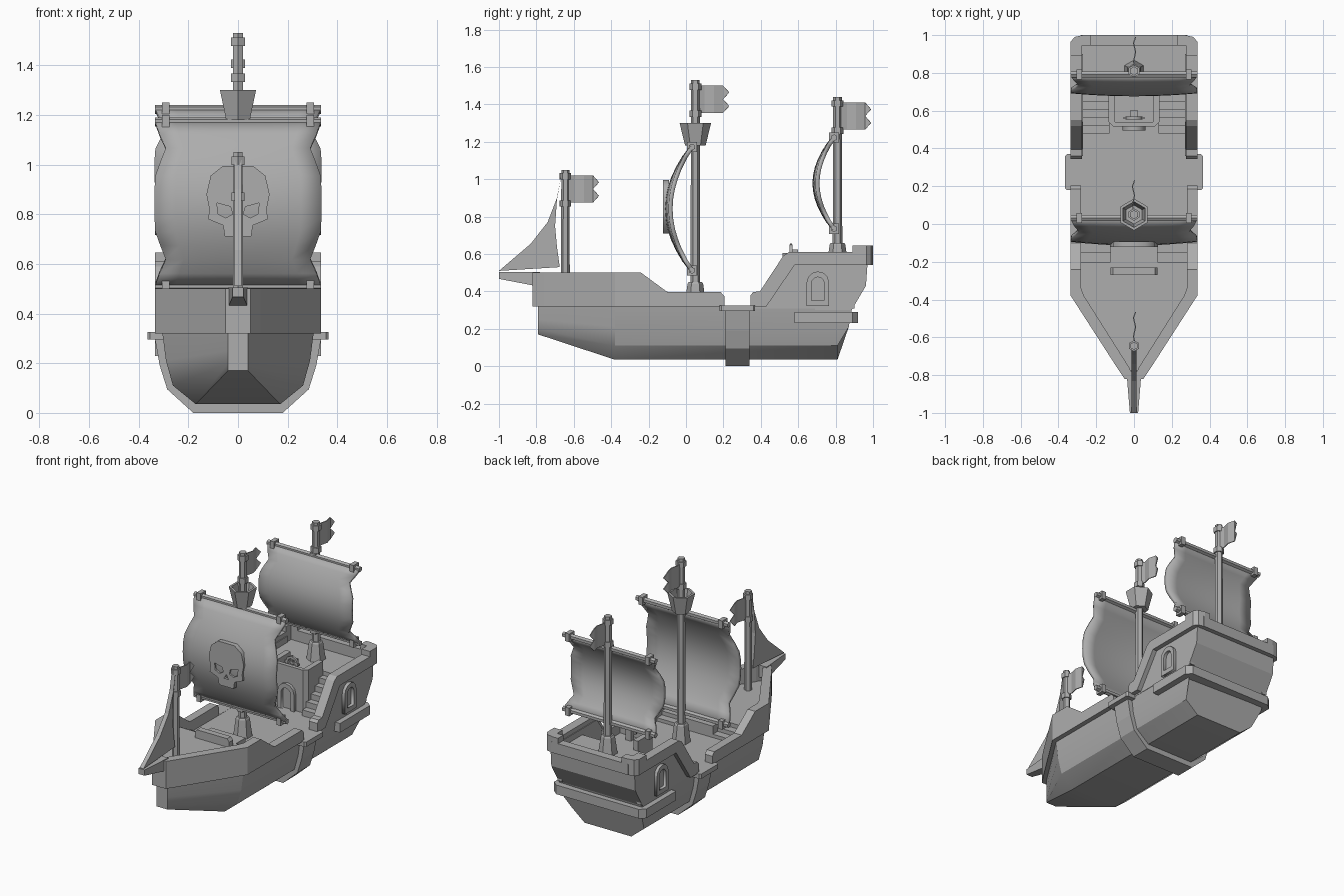
import bpy, bmesh, math
from mathutils import Vector

if "Cube" in bpy.data.objects:
    bpy.data.objects.remove(bpy.data.objects["Cube"])

grey = bpy.data.materials.new("plain_grey")
grey.diffuse_color = (0.42, 0.42, 0.42, 1)
grey.use_nodes = True
grey.node_tree.nodes["Principled BSDF"].inputs["Base Color"].default_value = grey.diffuse_color


def finish(name, bm, mirror=False, smooth=None):
    """Turn a bmesh into an object, optionally mirrored over x = 0."""
    bmesh.ops.recalc_face_normals(bm, faces=bm.faces[:])
    me = bpy.data.meshes.new(name)
    bm.to_mesh(me)
    bm.free()
    me.materials.append(grey)
    ob = bpy.data.objects.new(name, me)
    bpy.context.collection.objects.link(ob)
    if mirror:
        ob.modifiers.new("mirror", 'MIRROR').use_mirror_merge = False
    if smooth:
        bpy.ops.object.select_all(action='DESELECT')
        bpy.context.view_layer.objects.active = ob
        ob.select_set(True)
        bpy.ops.object.shade_smooth_by_angle(angle=math.radians(smooth))
    return ob


def loft(name, rings, **kw):
    """Closed rings of equal length joined into a capped solid."""
    bm = bmesh.new()
    vs = [[bm.verts.new(p) for p in r] for r in rings]
    n = len(rings[0])
    for a, b in zip(vs, vs[1:]):
        for i in range(n):
            j = (i + 1) % n
            bm.faces.new((a[i], a[j], b[j], b[i]))
    bm.faces.new(vs[0])
    bm.faces.new(vs[-1])
    return finish(name, bm, **kw)


def prism(name, pts, axis, lo, hi, **kw):
    """Extrude a 2D outline along an axis: x uses (y,z), y uses (x,z), z uses (x,y)."""
    put = {'x': lambda a, b, t: (t, a, b), 'y': lambda a, b, t: (a, t, b),
           'z': lambda a, b, t: (a, b, t)}[axis]
    return loft(name, [[put(a, b, t) for a, b in pts] for t in (lo, hi)], **kw)


def box(name, x, y, z, **kw):
    return prism(name, [(x[0], y[0]), (x[1], y[0]), (x[1], y[1]), (x[0], y[1])], 'z', *z, **kw)


def turned(name, x, y, profile, sides=6, axis='z', turn=math.pi / 2, **kw):
    """Stack of polygon rings from (radius, position) pairs."""
    rings = []
    for r, t in profile:
        ring = []
        for i in range(sides):
            a = turn + math.tau * i / sides
            c, s = r * math.cos(a), r * math.sin(a)
            ring.append((x + c, y + s, t) if axis == 'z' else (t, x + c, y + s))
        rings.append(ring)
    return loft(name, rings, **kw)


def plate(name, loops, thick, loc, rot):
    """Flat outline with holes, given thickness."""
    cu = bpy.data.curves.new(name, 'CURVE')
    cu.dimensions, cu.fill_mode, cu.extrude = '2D', 'BOTH', thick / 2
    for pts in loops:
        sp = cu.splines.new('POLY')
        sp.points.add(len(pts) - 1)
        sp.use_cyclic_u = True
        for p, q in zip(sp.points, pts):
            p.co = (q[0], q[1], 0, 1)
    cu.materials.append(grey)
    ob = bpy.data.objects.new(name, cu)
    bpy.context.collection.objects.link(ob)
    ob.location = loc
    ob.rotation_euler = [math.radians(a) for a in rot]
    bpy.ops.object.select_all(action='DESELECT')
    bpy.context.view_layer.objects.active = ob
    ob.select_set(True)
    bpy.ops.object.convert(target='MESH')


def arch(w, h):
    """Arched outline standing on zero, half width w, height h."""
    return [(w, 0)] + [(w * math.cos(a), h - w + w * math.sin(a))
                       for a in (math.pi * i / 6 for i in range(7))] + [(-w, 0)]


# lower hull: bow, shoulder and raked stern sections
def section(half):
    return half + [(-x, y, z) for x, y, z in reversed(half)]


belly = [(0.17, 0.035), (0.262, 0.11), (0.29, 0.21), (0.305, 0.325)]
bow = [(0.04, -0.79, z) for z in (0.17, 0.20, 0.25, 0.325)]
shoulder = [(x, -0.38, z) for x, z in belly]
stern = [(x, y, z) for (x, z), y in zip(belly, (0.81, 0.81, 0.87, 0.89))]
loft("lower_hull", [section(h) for h in (bow, shoulder, stern)], smooth=30)

# raised front walls: y, outer x, inner x, top z
front = [(-0.82, 0.05, 0.0, 0.5), (-0.76, 0.09, 0.025, 0.5), (-0.38, 0.335, 0.265, 0.5),
         (-0.34, 0.335, 0.28, 0.5), (-0.24, 0.335, 0.28, 0.5), (-0.10, 0.335, 0.28, 0.397),
         (0.185, 0.335, 0.28, 0.397), (0.205, 0.335, 0.28, 0.375), (0.205, 0.335, 0.28, 0.32)]
loft("front_wall", [[(o, y, 0.32), (o, y, t), (i, y, t), (i, y, 0.319)] for y, o, i, t in front],
     mirror=True)

# foredeck, its rail block and steps
prism("foredeck", [(0, -0.79), (0.04, -0.76), (0.28, -0.37), (0.28, -0.20), (-0.28, -0.20),
                   (-0.28, -0.37), (-0.04, -0.76)], 'z', 0.3, 0.40)
box("foredeck_landing", (-0.125, 0.125), (-0.21, -0.10), (0.32, 0.40))
box("foredeck_step", (0.125, 0.28), (-0.21, -0.15), (0.32, 0.373), mirror=True)
box("foredeck_low_step", (0.125, 0.28), (-0.16, -0.10), (0.32, 0.347), mirror=True)
prism("foredeck_bench", [(-0.125, 0.39), (0.125, 0.39), (0.125, 0.435), (0.11, 0.455),
                         (-0.11, 0.455), (-0.125, 0.435)], 'y', -0.27, -0.23)

# bowsprit
loft("bowsprit", [[(w, y, t), (-w, y, t), (-w, y, b), (w, y, b)] for y, w, t, b in
                  ((-1.0, 0.022, 0.505, 0.467), (-0.78, 0.04, 0.505, 0.425))])

# midship frame and gangway ledges
rib = [(0.18, 0), (0.285, 0.095), (0.315, 0.19), (0.335, 0.30)]
prism("midship_frame", rib + [(-x, z) for x, z in reversed(rib)], 'y', 0.21, 0.34)
prism("gangway_ledge", [(0.28, 0.18), (0.355, 0.18), (0.365, 0.19), (0.365, 0.36), (0.355, 0.37),
                        (0.28, 0.37)], 'z', 0.295, 0.326, mirror=True)

# aft cabin, side walls and rails
prism("cabin", [(0.69, 0.30), (0.69, 0.54), (0.97, 0.54), (0.962, 0.43), (0.885, 0.30)],
      'x', -0.305, 0.305)
prism("aft_wall", [(0.36, 0.31), (0.36, 0.38), (0.40, 0.39), (0.54, 0.58), (0.90, 0.58),
                   (0.90, 0.31)], 'x', 0.27, 0.305, mirror=True)
prism("aft_rail", [(0.345, 0.32), (0.345, 0.38), (0.36, 0.397), (0.395, 0.40), (0.52, 0.59),
                   (0.55, 0.61), (0.95, 0.61), (0.95, 0.54), (0.58, 0.54), (0.43, 0.32)],
      'x', 0.275, 0.335, mirror=True)
box("stern_rail", (-0.28, 0.28), (0.945, 1.0), (0.54, 0.61))
prism("stern_corner_post", [(0.335, 0.89), (0.335, 0.965), (0.315, 0.99), (0.27, 1.0), (0.23, 1.0),
                            (0.23, 0.945), (0.275, 0.945), (0.275, 0.89)], 'z', 0.54, 0.645, mirror=True)
prism("stern_belt", [(0.27, 0.58), (0.335, 0.58), (0.335, 0.89), (0.30, 0.92), (-0.30, 0.92),
                     (-0.335, 0.89), (-0.335, 0.58), (-0.27, 0.58), (-0.27, 0.8), (0.27, 0.8)],
      'z', 0.23, 0.29)

# balcony with railing, door and side stairs
prism("balcony", [(-0.135, 0.70), (-0.135, 0.54), (-0.11, 0.515), (0.11, 0.515), (0.135, 0.54),
                  (0.135, 0.70)], 'z', 0.31, 0.54)
prism("balcony_rail", [(-0.135, 0.69), (-0.135, 0.54), (-0.11, 0.515), (0.11, 0.515), (0.135, 0.54),
                       (0.135, 0.69), (0.1, 0.69), (0.1, 0.54), (-0.1, 0.54), (-0.1, 0.69)],
      'z', 0.53, 0.605)
plate("cabin_door_frame", [arch(0.06, 0.17), arch(0.035, 0.14)], 0.03, (0, 0.51, 0.325), (90, 0, 0))
for i in range(5):
    y = 0.48 + 0.042 * i
    box("stair_step", (0.13, 0.28), (y, 0.70), (0.31, 0.364 + 0.037 * i), mirror=True)
for s in (-1, 1):
    hole = [(x * 1.0, z + 0.03) for x, z in arch(0.034, 0.125)]
    plate("side_window_frame", [arch(0.06, 0.185), hole], 0.03, (s * 0.31, 0.705, 0.322), (90, 0, 90))

# steering wheel
box("wheel_stand", (-0.02, 0.02), (0.57, 0.60), (0.54, 0.625))
wheel = [[(r * math.cos(math.tau * i / 8), r * math.sin(math.tau * i / 8)) for i in range(8)]
         for r in (0.045, 0.03)]
plate("wheel_rim", wheel, 0.015, (0, 0.562, 0.607), (90, 0, 0))
box("wheel_spoke", (-0.055, 0.055), (0.557, 0.567), (0.602, 0.612))
box("wheel_spoke", (-0.005, 0.005), (0.557, 0.567), (0.56, 0.655))


# masts with collars, foot and forked flag
def mast(y, deck, top, r, flag_top, foot):
    turned("mast", 0, y, [(r, deck), (r * 0.9, top)])
    for z in (flag_top - 0.005, flag_top - 0.15):
        turned("mast_collar", 0, y, [(r * 1.25, z - 0.017), (r * 1.25, z + 0.017)])
    if foot:
        turned("mast_foot", 0, y, [(0.058, deck), (0.042, foot - 0.01), (0.036, foot)])
    a, b, m = flag_top, flag_top - 0.145, flag_top - 0.0725
    cols = [(0.0, a, m, b), (0.05, a, m, b), (0.10, a, m, b), (0.148, a, m, b)]
    bm = bmesh.new()
    grid = [[bm.verts.new(((-1) ** i * 0.006, y + d, z)) for z in zs]
            for i, (d, *zs) in enumerate(cols)]
    for p, q in zip(grid, grid[1:]):
        for k in range(2):
            bm.faces.new((p[k], q[k], q[k + 1], p[k + 1]))
    for k in range(2):
        tip = bm.verts.new((0.006, y + 0.18, (cols[3][k + 1] + cols[3][k + 2]) / 2))
        bm.faces.new((grid[3][k], tip, grid[3][k + 1]))
    finish("flag", bm).modifiers.new("thickness", 'SOLIDIFY').thickness = 0.006


mast(0.05, 0.32, 1.53, 0.026, 1.50, 0.45)
mast(0.81, 0.54, 1.44, 0.026, 1.41, 0.66)
mast(-0.645, 0.40, 1.05, 0.024, 1.02, None)
turned("crows_nest", 0, 0.05, [(0.055, 1.18), (0.084, 1.30), (0.068, 1.30), (0.05, 1.21)])


# square sails with scalloped sides, yards and yard brackets
def sail(name, y, lo, hi, depth):
    n, m = 12, 8
    knots = [0.335, 0.315, 0.29, 0.312, 0.332, 0.335, 0.335, 0.335, 0.332, 0.312, 0.29, 0.315, 0.335]
    bm = bmesh.new()
    rows = []
    for i in range(n + 1):
        t = i / n
        bulge = depth * math.sin(math.pi * t) ** 0.85
        rows.append([bm.verts.new((knots[i] * u, y - bulge * (1 - 0.15 * u * u), lo + (hi - lo) * t))
                     for u in (2 * j / m - 1 for j in range(m + 1))])
    for a, b in zip(rows, rows[1:]):
        for j in range(m):
            bm.faces.new((a[j], a[j + 1], b[j + 1], b[j]))
    mod = finish(name, bm, smooth=40).modifiers.new("thickness", 'SOLIDIFY')
    mod.thickness, mod.offset = 0.022, 0
    for z in (lo, hi):
        turned("yard", y, z, [(0.018, -0.335), (0.018, 0.335)], axis='x')
        turned("yard_bracket", y, z, [(0.038, 0.275), (0.038, 0.305)], sides=4,
               axis='x', turn=math.pi / 4, mirror=True)
        box("yard_tie", (-0.02, 0.02), (y - 0.015, y + 0.02), (z - 0.02, z + 0.02))


sail("main_sail", 0.032, 0.512, 1.172, 0.135)
sail("rear_sail", 0.792, 0.735, 1.222, 0.105)

# skull emblem with open eyes and nose
half = [(0.06, 0.995), (0.11, 0.955), (0.127, 0.88), (0.115, 0.82), (0.12, 0.78), (0.06, 0.755), (0.053, 0.71)]
eye = [(0.022, 0.80), (0.03, 0.83), (0.085, 0.845), (0.08, 0.80), (0.05, 0.785)]
nose = [(0, 0.79), (0.017, 0.762), (-0.017, 0.762)]
flip = lambda pts: [(-x, z) for x, z in reversed(pts)]
plate("skull_emblem", [half + flip(half), eye, flip(eye), nose], 0.03, (0, -0.107, 0), (90, 0, 0))

# curved front sail running down to the bowsprit
luff = [(-0.665, 1.03), (-0.69, 0.90), (-0.74, 0.77), (-0.83, 0.655), (-1.0, 0.51)]
leech = [(-0.675, 0.53), (-0.69, 0.64), (-0.70, 0.75), (-0.69, 0.89)]
prism("front_sail", luff + leech, 'x', -0.014, 0.014)
